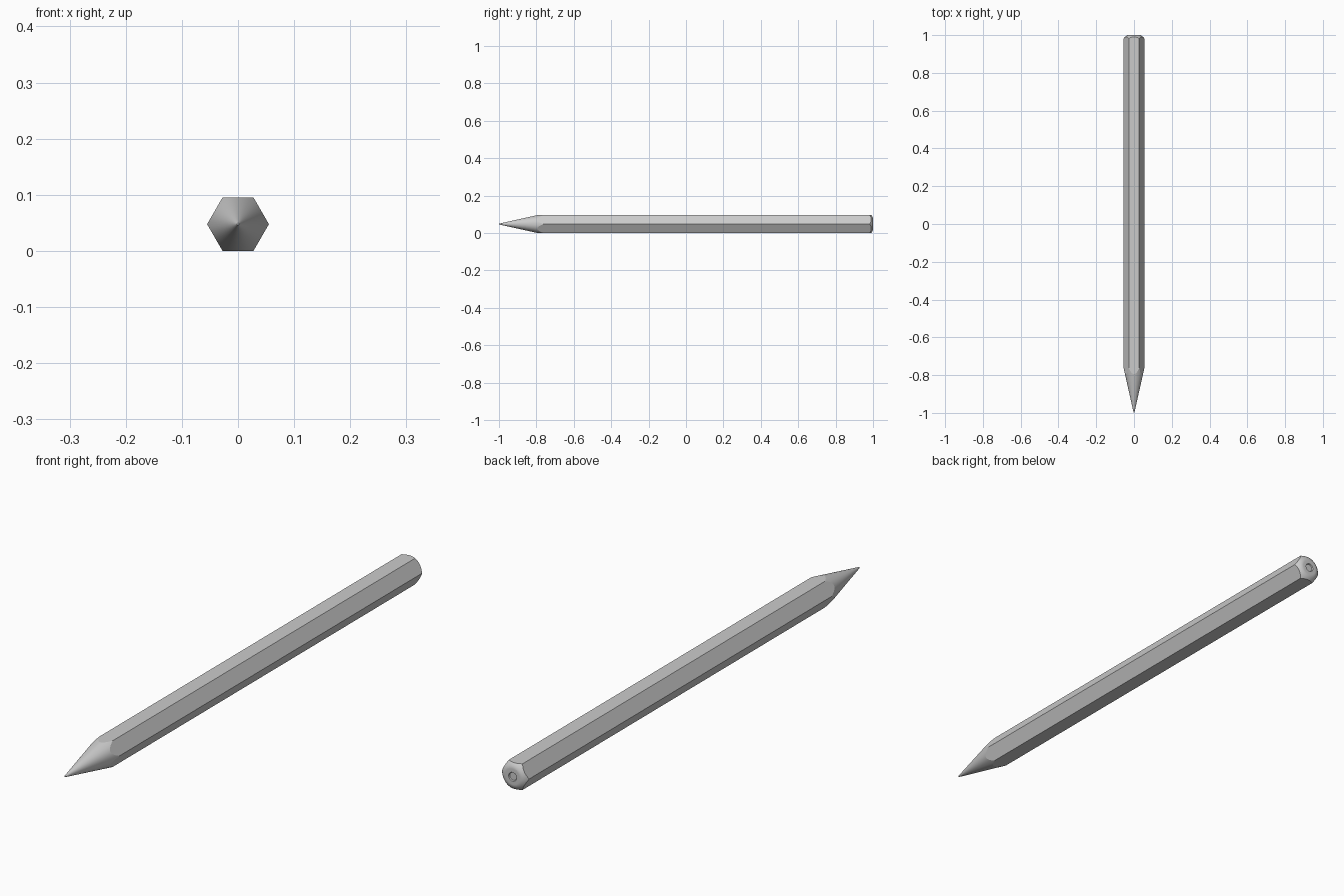
import bpy, bmesh, math

if "Cube" in bpy.data.objects:
    bpy.data.objects.remove(bpy.data.objects["Cube"])

APOTHEM = 0.0477      # hexagon centre to flat
SEGS = 72             # multiple of 6 so the corners fall on vertices
TIP_R, SLOPE = 0.003, 0.2235


def hex_radius(a):
    # distance from axis to hexagon edge, corners on the x axis
    local = (a % (math.pi / 3)) - math.pi / 6
    return APOTHEM / math.cos(local)


def dome(r):
    # rounded butt end
    t = max(0.0, r - 0.028) / 0.027
    return 1.0 - 0.018 * t ** 2


def column(a):
    # (radius, y) points from the tip to the butt end along one direction
    h = hex_radius(a)
    pts = [(TIP_R * 0.6, -0.9985), (TIP_R, -0.995)]
    pts.append((h, -0.995 + (h - TIP_R) / SLOPE))
    # butt end: rounded shoulder blending to a circular flat
    for k in range(7):
        r = h + (0.028 - h) * k / 6
        pts.append((r, dome(r)))
    # lead set slightly into the end
    pts += [(0.016, 1.0), (0.014, 0.996)]
    return pts


# pencil body: sharpened hexagonal rod
bm = bmesh.new()
cols = []
for i in range(SEGS):
    a = 2 * math.pi * i / SEGS
    cols.append([bm.verts.new((r * math.cos(a), y, APOTHEM + r * math.sin(a)))
                 for r, y in column(a)])
tip = bm.verts.new((0, -1, APOTHEM))
end = bm.verts.new((0, 0.996, APOTHEM))
for i in range(SEGS):
    c, d = cols[i], cols[(i + 1) % SEGS]
    bm.faces.new((tip, c[0], d[0]))
    bm.faces.new((end, d[-1], c[-1]))
    for p in range(len(c) - 1):
        bm.faces.new((c[p], c[p + 1], d[p + 1], d[p]))
bmesh.ops.recalc_face_normals(bm, faces=bm.faces)

mesh = bpy.data.meshes.new("pencil")
bm.to_mesh(mesh)
bm.free()
obj = bpy.data.objects.new("pencil", mesh)
bpy.context.collection.objects.link(obj)
bpy.context.view_layer.objects.active = obj
obj.select_set(True)
bpy.ops.object.shade_smooth_by_angle(angle=math.radians(11))
